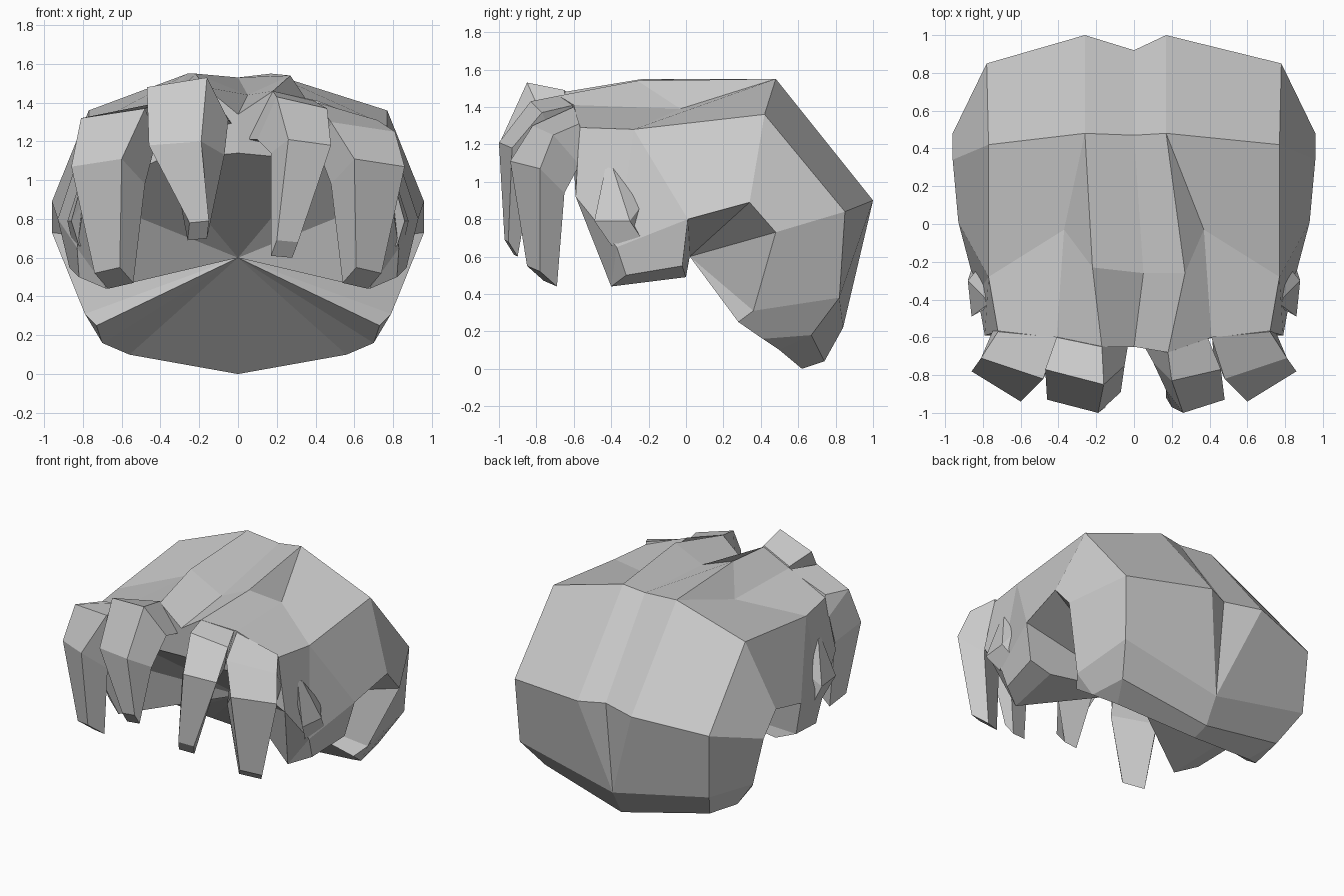
import bpy, bmesh
from mathutils import Vector

cube = bpy.data.objects.get("Cube")
if cube:
    bpy.data.objects.remove(cube)

grey = bpy.data.materials.new("hair_grey")
grey.use_nodes = True
grey.diffuse_color = (0.6, 0.6, 0.6, 1)
grey.node_tree.nodes["Principled BSDF"].inputs["Base Color"].default_value = (0.6, 0.6, 0.6, 1)


def make_object(name, points, faces):
    """Make a flat-shaded object from named points and faces that list those names."""
    bm = bmesh.new()
    verts = {key: bm.verts.new(co) for key, co in points.items()}
    for face in faces:
        bm.faces.new([verts[key] for key in face])
    bmesh.ops.recalc_face_normals(bm, faces=bm.faces)
    mesh = bpy.data.meshes.new(name)
    bm.to_mesh(mesh)
    bm.free()
    mesh.materials.append(grey)
    obj = bpy.data.objects.new(name, mesh)
    bpy.context.collection.objects.link(obj)
    return obj


def flip(point):
    return (-point[0], point[1], point[2])


# Scalp: points on the centre line
points = {
    "mid_top": (0, 0.47, 1.53), "mid_back": (0, 0.92, 0.9),
    "mid_low": (0, 0.84, 0.22), "mid_hem": (0, 0.74, 0.04),
    "nape": (0, 0.62, 0), "mid_front": (0.05, -0.26, 1.44),
    "mid_fringe": (0, -0.65, 1.34), "mid_brow": (0, -0.65, 1.14),
    "core": (0, 0.02, 0.6),
}
# Scalp: points that repeat on both sides
half = {
    "side_top": (0.77, 0.42, 1.36), "side_back": (0.78, 0.85, 0.84),
    "side_low": (0.76, 0.82, 0.38), "heel": (0.66, 0.67, 0.18),
    "under": (0.56, 0.5, 0.1), "jaw": (0.7, 0.41, 0.16),
    "lobe": (0.73, 0.28, 0.25), "cheek": (0.79, 0.36, 0.31),
    "ear_low": (0.96, 0.48, 0.73), "ear_top": (0.96, 0.34, 0.89),
    "ear_front": (0.93, 0.01, 0.8), "burn": (0.83, -0.37, 0.65),
    "burn_back": (0.87, -0.02, 0.55), "burn_tip": (0.82, -0.32, 0.5),
    "burn_back_in": (0.72, 0, 0.49), "burn_tip_in": (0.68, -0.4, 0.44),
    "temple": (0.79, -0.59, 0.92), "brow": (0.72, -0.57, 1.29),
    "side_front": (0.77, -0.28, 1.28), "part": (0.37, -0.03, 1.39),
    "fringe": (0.41, -0.6, 1.41), "fringe_low": (0.42, -0.6, 1.1),
}
for key, co in half.items():
    points[key + "_l"] = co
    points[key + "_r"] = flip(co)
# The two top ridges differ from side to side
points.update({
    "crown_l": (0.17, 0.48, 1.55), "crown_r": (-0.26, 0.48, 1.55),
    "back_l": (0.17, 1, 0.9), "back_r": (-0.26, 1, 0.9),
    "ridge_l": (0.27, -0.26, 1.54), "ridge_r": (-0.22, -0.23, 1.55),
    "bang_l": (0.18, -0.68, 1.46), "bang_r": (-0.17, -0.65, 1.48),
})

half_faces = [
    # top
    "crown side_top side_front part", "crown part ridge",
    "part side_front brow fringe", "part fringe bang ridge",
    "mid_top crown ridge mid_front", "mid_front ridge bang mid_fringe",
    # back
    "mid_top crown back mid_back", "crown side_top side_back back",
    "mid_back back mid_low", "back side_back side_low mid_low",
    "mid_low side_low heel mid_hem", "mid_hem heel under nape",
    # side
    "side_top ear_top ear_low side_back", "side_back ear_low cheek side_low",
    "side_low cheek jaw heel", "heel jaw under", "cheek lobe jaw",
    "side_top ear_top ear_front side_front", "side_front ear_front burn",
    "side_front burn temple brow",
    # sideburn
    "ear_front burn_back burn_tip burn", "burn burn_tip burn_tip_in",
    "burn_tip burn_back burn_back_in burn_tip_in", "burn burn_tip_in temple",
    # forehead
    "brow temple fringe_low fringe", "fringe fringe_low mid_brow mid_fringe bang",
]
# Hollow underside: a fan from the core to the rim
rim = ("nape under jaw lobe cheek ear_low ear_top ear_front burn_back burn_back_in "
       "burn_tip_in temple fringe_low mid_brow").split()
half_faces += ["core " + a + " " + b for a, b in zip(rim, rim[1:])]

faces = []
for suffix in ("_l", "_r"):
    for face in half_faces:
        faces.append([k if k in points else k + suffix for k in face.split()])
make_object("scalp_hair", points, faces)


def lock(name, pairs, offsets, mirror=False):
    """Loft a four-sided lock through front edge pairs and their offset back edges."""
    pts, quads = {}, []
    for i, ((a, b), off) in enumerate(zip(pairs, offsets)):
        ring = [Vector(a), Vector(b), Vector(b) + Vector(off), Vector(a) + Vector(off)]
        for j, co in enumerate(ring):
            pts[i, j] = flip(co) if mirror else co
    last = len(pairs) - 1
    for i in range(last):
        for j in range(4):
            k = (j + 1) % 4
            quads.append([(i, j), (i, k), (i + 1, k), (i + 1, j)])
    quads += [[(0, j) for j in range(4)], [(last, j) for j in range(4)]]
    return make_object(name, pts, quads)


# Fringe locks: root, top bend, front bend, tip
lock("inner_fringe_lock_right",
     [((-0.41, -0.6, 1.42), (-0.17, -0.65, 1.49)),
      ((-0.47, -0.77, 1.48), (-0.16, -0.85, 1.53)),
      ((-0.46, -0.93, 1.18), (-0.19, -1, 1.2)),
      ((-0.25, -0.97, 0.78), (-0.15, -0.97, 0.79))],
     [(0.14, 0.02, -0.2), (0.11, 0.1, -0.22), (0.12, 0.11, -0.07), (-0.01, 0.07, -0.09)])
lock("inner_fringe_lock_left",
     [((0.18, -0.68, 1.46), (0.39, -0.6, 1.41)),
      ((0.2, -0.83, 1.43), (0.46, -0.77, 1.37)),
      ((0.26, -1, 1.21), (0.48, -0.93, 1.18)),
      ((0.2, -0.97, 0.69), (0.31, -0.95, 0.68))],
     [(-0.13, 0.04, -0.25), (-0.1, 0.1, -0.22), (-0.09, 0.12, -0.07), (-0.03, 0.05, -0.08)])

for side, mirror, lift in (("left", False, 0), ("right", True, 0.07)):
    lock("outer_fringe_lock_" + side,
         [((0.41, -0.6, 1.4), (0.72, -0.57, 1.31)),
          ((0.48, -0.82, 1.3 + lift), (0.81, -0.71, 1.25 + lift)),
          ((0.6, -0.94, 1.11), (0.86, -0.78, 1.07)),
          ((0.61, -0.85, 0.55), (0.74, -0.78, 0.52))],
         [(0, 0.04, -0.2), (-0.06, 0.14, -0.16), (-0.12, 0.13, -0.13), (-0.07, 0.09, -0.08)],
         mirror)
    # Short lock in front of the ear
    lock("temple_lock_" + side,
         [((0.78, -0.43, 1.08), (0.79, -0.39, 1.07)),
          ((0.86, -0.49, 0.79), (0.88, -0.3, 0.79)),
          ((0.82, -0.4, 0.66), (0.86, -0.24, 0.7))],
         [(-0.06, 0.02, 0), (-0.05, 0.06, 0.08), (-0.1, 0.02, 0)], mirror)
